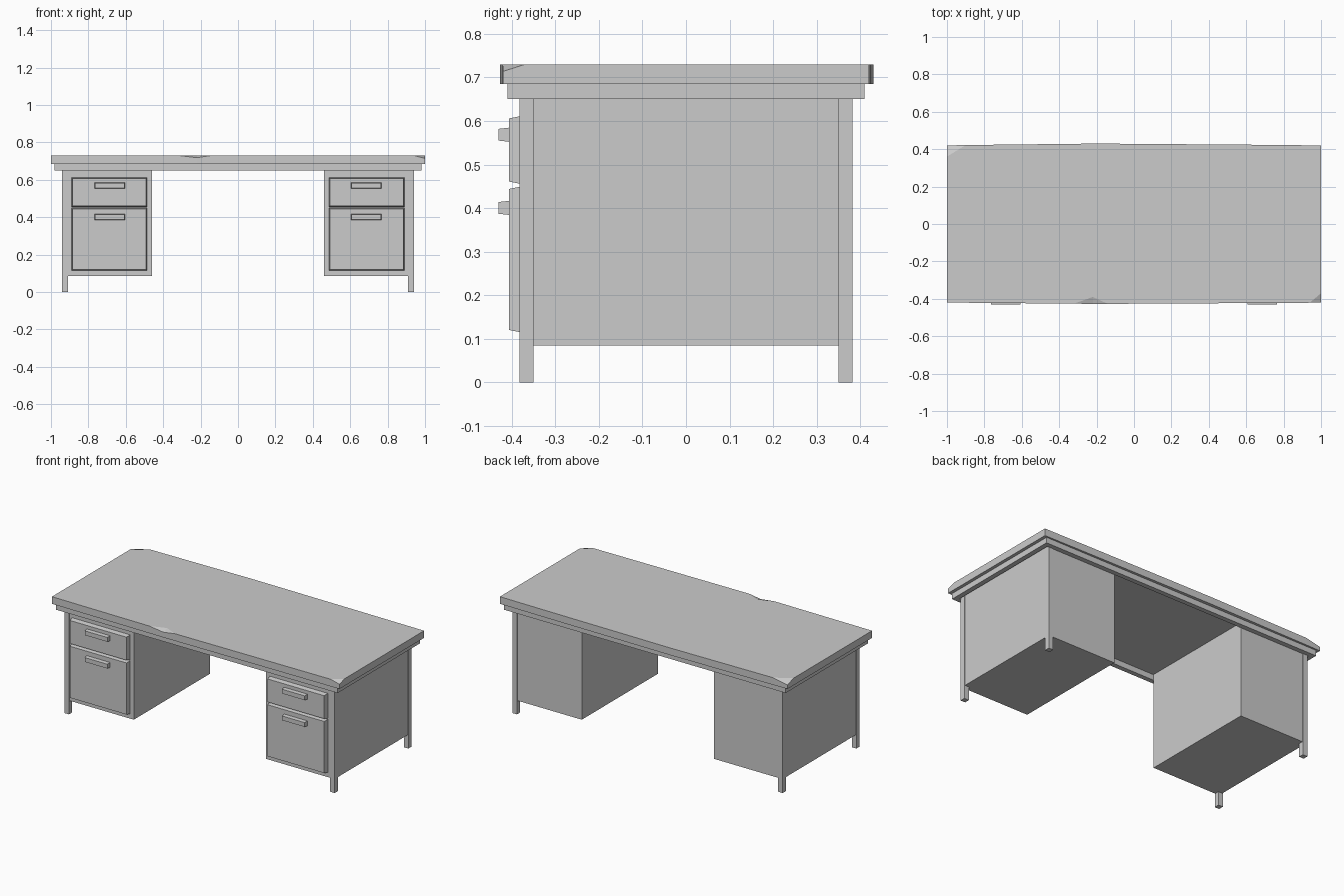
import bpy, bmesh

if "Cube" in bpy.data.objects:
    bpy.data.objects.remove(bpy.data.objects["Cube"])


def finish(name, bm):
    bmesh.ops.recalc_face_normals(bm, faces=bm.faces)
    mesh = bpy.data.meshes.new(name)
    bm.to_mesh(mesh)
    bm.free()
    obj = bpy.data.objects.new(name, mesh)
    bpy.context.collection.objects.link(obj)
    return obj


def box(name, x, y, z, taper=0.0):
    """Box from (min, max) ranges; taper shrinks the front (-y) face."""
    bm = bmesh.new()
    bmesh.ops.create_cube(bm, size=1)
    for v in bm.verts:
        front = v.co.y < 0
        t = taper if front else 0
        v.co = (x[1] - t if v.co.x > 0 else x[0] + t,
                y[0] if front else y[1],
                z[1] - t if v.co.z > 0 else z[0] + t)
    return finish(name, bm)


# Worn desk top: outline of (x, y, chip depth, inner chip point)
Z0, Z1 = 0.685, 0.73
outline = [
    (-1, -.42, 0, None), (-.32, -.426, 0, None), (-.22, -.427, .012, (-.22, -.39)),
    (-.14, -.427, 0, None), (.4, -.424, 0, None), (.94, -.421, 0, None),
    (1, -.42, .016, None), (1, -.37, 0, None), (1, .42, 0, None), (.6, .424, 0, None),
    (-.2, .43, 0, None), (-.9, .422, 0, None), (-1, .42, .02, None), (-1, .36, 0, None)]
bm = bmesh.new()
low = [bm.verts.new((x, y, Z0)) for x, y, d, p in outline]
rim = [bm.verts.new((x, y, Z1 - d)) for x, y, d, p in outline]
surface = []
n = len(outline)
for i, (x, y, d, inner) in enumerate(outline):
    j = (i + 1) % n
    bm.faces.new((low[i], low[j], rim[j], rim[i]))
    if d == 0:
        surface.append(rim[i])
    elif inner:
        v = bm.verts.new((*inner, Z1))
        surface.append(v)
        bm.faces.new((rim[i - 1], rim[i], v))
        bm.faces.new((rim[i], rim[j], v))
    else:
        bm.faces.new((rim[i - 1], rim[i], rim[j]))
bm.faces.new(surface)
bm.faces.new(low[::-1])
finish("desk_top", bm)

# Apron: hollow rectangular frame under the top
bm = bmesh.new()
loops = []
for hx, hy in ((.98, .41), (.95, .38)):
    for z in (.65, .685):
        loops.append([bm.verts.new((sx * hx, sy * hy, z))
                      for sx, sy in ((-1, -1), (1, -1), (1, 1), (-1, 1))])
for a, b in ((0, 1), (1, 3), (3, 2), (2, 0)):
    for i in range(4):
        j = (i + 1) % 4
        bm.faces.new((loops[a][i], loops[a][j], loops[b][j], loops[b][i]))
finish("apron", bm)


def span(s, a, b):
    return tuple(sorted((s * a, s * b)))


for side, s in (("left", -1), ("right", 1)):
    # Pedestal cabinet
    box(f"{side}_pedestal", span(s, .46, .936), (-.378, .378), (.085, .685))
    # Legs at the outer corners
    for end, e in (("front", -1), ("back", 1)):
        box(f"{side}_{end}_leg", span(s, .908, .94), span(e, .35, .382), (0, .685))
    # Drawers with bevelled fronts and bar handles
    for level, z, hz in (("upper", (.455, .612), (.552, .585)),
                         ("lower", (.114, .45), (.384, .417))):
        box(f"{side}_{level}_drawer", span(s, .485, .89), (-.406, -.376), z, .006)
        box(f"{side}_{level}_handle", span(s, .605, .767), (-.43, -.404), hz, .003)
